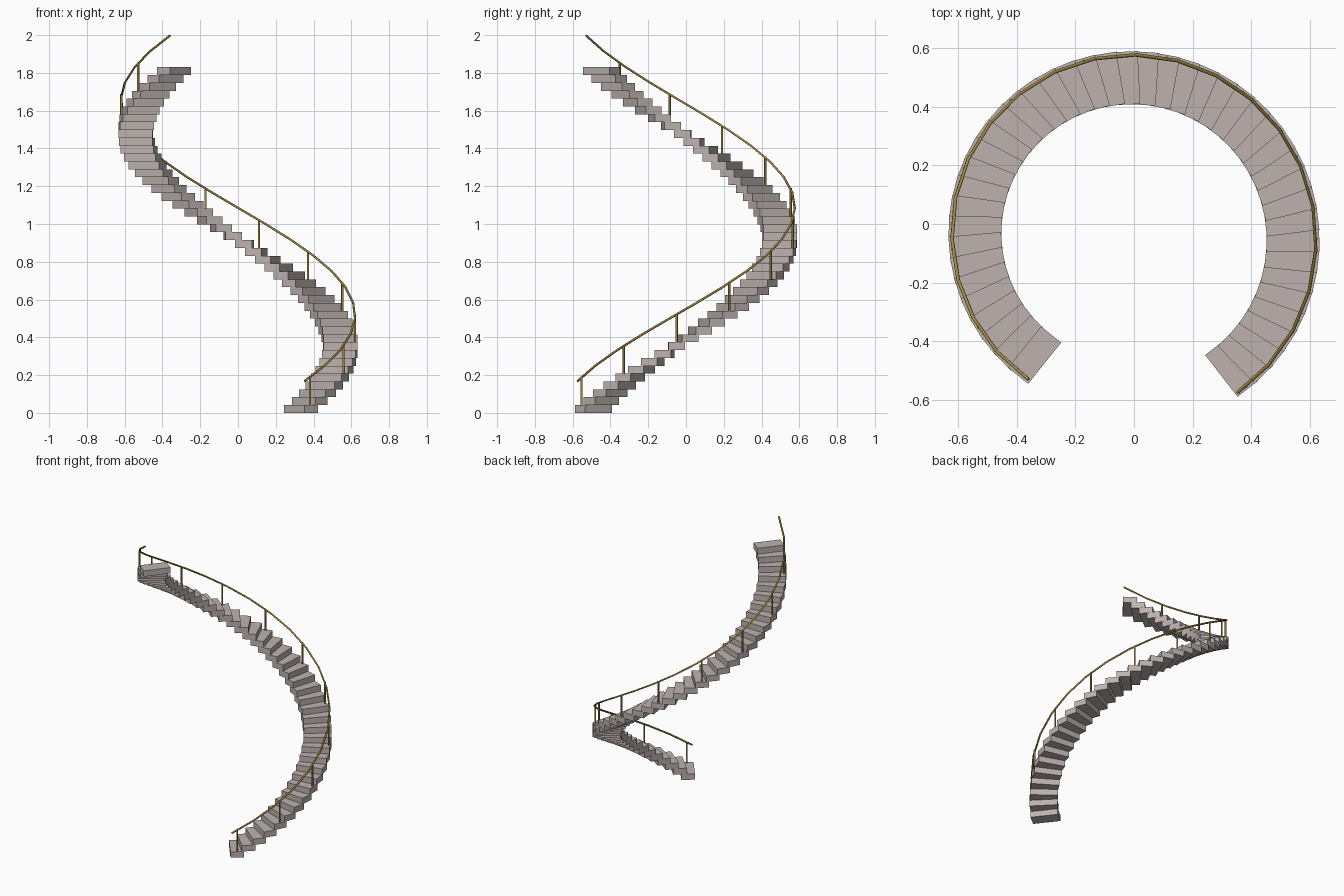
import bpy
from math import cos, sin, radians
from mathutils import Matrix, Vector

cube = bpy.data.objects.get("Cube")
if cube:
    bpy.data.objects.remove(cube, do_unlink=True)

STEPS = 44
RISE = 1.83 / STEPS
TURN = 6.59            # degrees per step
START = -55.4          # angle at the foot of the flight
TREAD_RADIUS = 0.541
RAIL_RADIUS = 0.62
TUBE = 0.006


def material(name, colour):
    mat = bpy.data.materials.new(name)
    mat.use_nodes = True
    mat.diffuse_color = colour
    mat.node_tree.nodes["Principled BSDF"].inputs["Base Color"].default_value = colour
    return mat


def on_helix(k, radius, z):
    """Point k steps along the flight; the axis leans slightly back."""
    a = radians(START + TURN * k)
    axis_y = -0.064 + 0.04 * k / STEPS
    return Vector((radius * cos(a), axis_y + radius * sin(a), z))


stone = material("warm grey stone", (0.51, 0.45, 0.43, 1))
brass = material("brass", (0.36, 0.25, 0.05, 1))

# Treads: overlapping solid blocks, each pointing at the axis
for i in range(STEPS):
    bpy.ops.mesh.primitive_cube_add(size=1)
    tread = bpy.context.object
    tread.name = f"tread_{i + 1}"
    place = Matrix.Translation(on_helix(i + 0.5, TREAD_RADIUS, RISE * (i + 0.5)))
    turn = Matrix.Rotation(radians(START + TURN * (i + 0.5)), 4, "Z")
    tread.data.transform(place @ turn @ Matrix.Diagonal((0.18, 0.088, RISE, 1)))
    tread.data.materials.append(stone)

# Posts: one on every fourth tread
for n, i in enumerate(range(0, STEPS, 4)):
    foot = RISE * (i + 1)
    height = 0.15
    bpy.ops.mesh.primitive_cylinder_add(
        vertices=8, radius=TUBE, depth=height,
        location=on_helix(i + 0.5, RAIL_RADIUS, foot + height / 2))
    post = bpy.context.object
    post.name = f"rail_post_{n + 1}"
    post.data.materials.append(brass)
    bpy.ops.object.shade_smooth_by_angle(angle=radians(50))

# Handrail: straight tube sections, two treads each
curve = bpy.data.curves.new("handrail", "CURVE")
curve.dimensions = "3D"
curve.bevel_depth = TUBE
curve.bevel_resolution = 1
curve.use_fill_caps = True
path = curve.splines.new("POLY")
path.points.add(STEPS // 2)
for n, point in enumerate(path.points):
    k = 2 * n
    point.co = (*on_helix(k, RAIL_RADIUS, 0.168 + RISE * k), 1)
curve.materials.append(brass)
handrail = bpy.data.objects.new("handrail", curve)
bpy.context.collection.objects.link(handrail)
bpy.ops.object.select_all(action="DESELECT")
handrail.select_set(True)
bpy.context.view_layer.objects.active = handrail
bpy.ops.object.convert(target="MESH")
